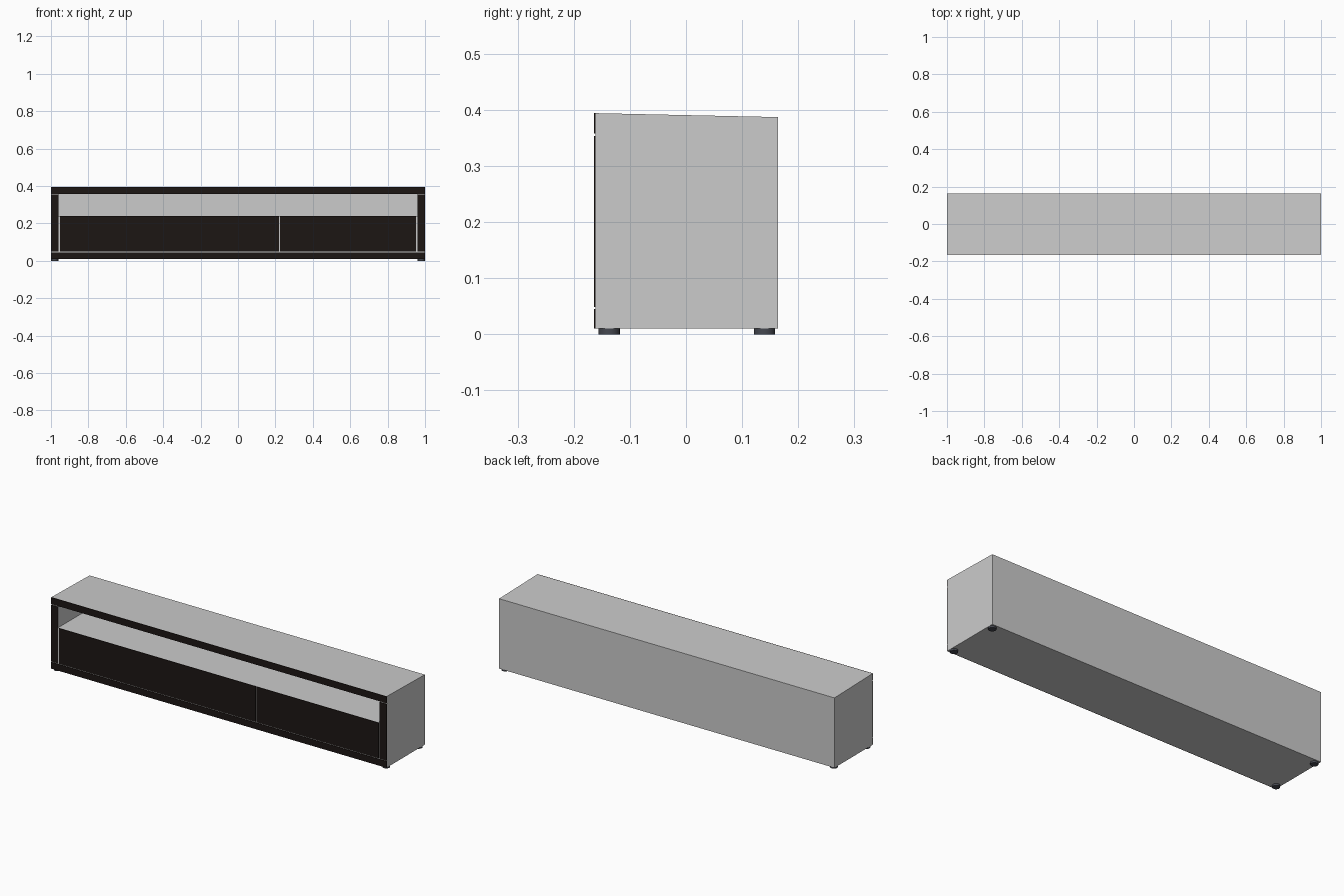
import bpy, bmesh

if "Cube" in bpy.data.objects:
    bpy.data.objects.remove(bpy.data.objects["Cube"])

BACK, FRONT, CASE_FRONT = 0.164, -0.164, -0.161


def material(name, rgb):
    m = bpy.data.materials.new(name)
    m.diffuse_color = (*rgb, 1)
    m.use_nodes = True
    m.node_tree.nodes["Principled BSDF"].inputs["Base Color"].default_value = m.diffuse_color
    return m


dark = material("dark_wood", (0.012, 0.008, 0.007))
slate = material("foot_grey", (0.06, 0.065, 0.08))


def prism(name, x0, x1, profile, mat=None):
    """Extrude a (y, z) profile along x."""
    bm = bmesh.new()
    face = bm.faces.new([bm.verts.new((x0, y, z)) for y, z in profile])
    ext = bmesh.ops.extrude_face_region(bm, geom=[face])
    moved = [g for g in ext["geom"] if isinstance(g, bmesh.types.BMVert)]
    bmesh.ops.translate(bm, verts=moved, vec=(x1 - x0, 0, 0))
    bmesh.ops.recalc_face_normals(bm, faces=bm.faces)
    mesh = bpy.data.meshes.new(name)
    bm.to_mesh(mesh)
    bm.free()
    ob = bpy.data.objects.new(name, mesh)
    bpy.context.collection.objects.link(ob)
    if mat:
        mesh.materials.append(mat)
    return ob


def box(name, x0, x1, y0, y1, z0, z1, mat=None):
    return prism(name, x0, x1, [(y0, z0), (y1, z0), (y1, z1), (y0, z1)], mat)


# Cabinet case with a slightly sloping top
case = prism("cabinet_case", -1, 1, [(CASE_FRONT, 0.01), (BACK, 0.01),
                                     (BACK, 0.387), (CASE_FRONT, 0.394)])

# Open media shelf cut into the front
cutter = box("shelf_cutter", -0.96, 0.96, -0.3, 0.15, 0.24, 0.357)
cutter.hide_render = True
cutter.hide_set(True)
cut = case.modifiers.new("open_shelf", "BOOLEAN")
cut.operation = "DIFFERENCE"
cut.solver = "EXACT"
cut.object = cutter

# Thin dark front panels: (name, x0, x1, z0, z1)
panels = [
    ("top_trim", -1, 1, 0.358, 0.394),
    ("bottom_trim", -1, 1, 0.01, 0.045),
    ("left_trim", -1, -0.96, 0.049, 0.353),
    ("right_trim", 0.96, 1, 0.049, 0.353),
    ("wide_drawer_front", -0.953, 0.219, 0.049, 0.24),
    ("narrow_drawer_front", 0.225, 0.953, 0.049, 0.24),
]
for name, x0, x1, z0, z1 in panels:
    box(name, x0, x1, FRONT, CASE_FRONT, z0, z1, dark)

# Round feet in the corners
for side, x in (("left", -0.98), ("right", 0.98)):
    for end, y in (("front", -0.137), ("back", 0.14)):
        bpy.ops.mesh.primitive_cylinder_add(vertices=24, radius=0.019, depth=0.01,
                                            location=(x, y, 0.005))
        foot = bpy.context.object
        foot.name = f"{end}_{side}_foot"
        foot.data.materials.append(slate)
        bpy.ops.object.shade_smooth_by_angle()
